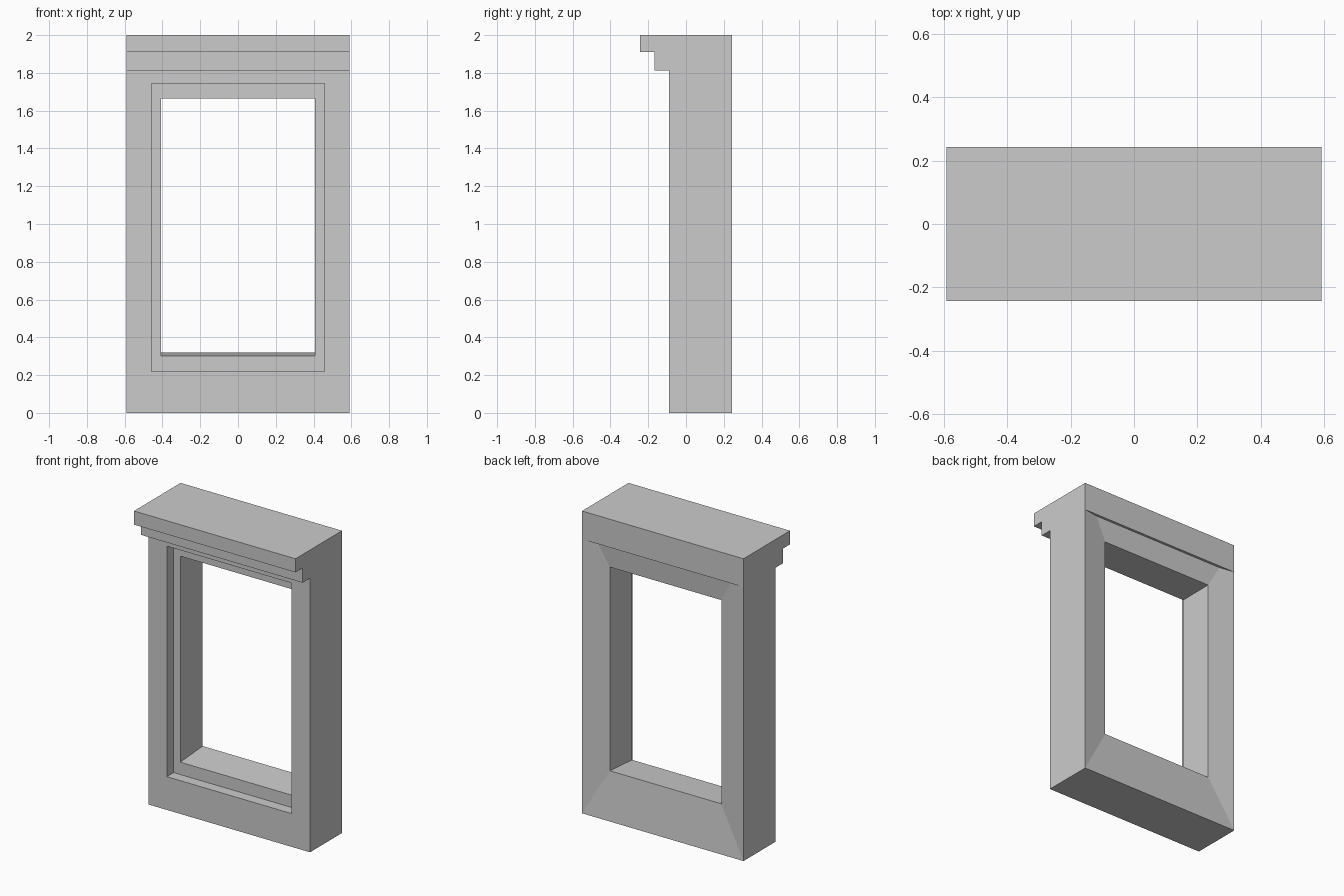
import bpy, bmesh

if "Cube" in bpy.data.objects:
    bpy.data.objects.remove(bpy.data.objects["Cube"])

HALF_W = 0.591      # half outer width
BACK = 0.243        # rear plane
FRONT = -0.091      # wall face
LINTEL_Z = 1.813    # underside of the cornice


def finish(name, bm):
    bmesh.ops.recalc_face_normals(bm, faces=bm.faces)
    mesh = bpy.data.meshes.new(name)
    bm.to_mesh(mesh)
    bm.free()
    obj = bpy.data.objects.new(name, mesh)
    bpy.context.collection.objects.link(obj)
    return obj


def rect_ring(bm, half_w, y, z0, z1):
    corners = [(-half_w, z0), (half_w, z0), (half_w, z1), (-half_w, z1)]
    return [bm.verts.new((x, y, z)) for x, z in corners]


# Window surround: rectangular rings lofted into a closed frame
# (half width, y, bottom z, top z)
rings = [
    (HALF_W, FRONT, 0.0, 2.0),        # outer front edge
    (0.457, FRONT, 0.22, 1.745),      # mouth of the rebate
    (0.457, -0.02, 0.22, 1.745),      # back of the rebate
    (0.408, -0.02, 0.302, 1.665),     # front of the opening
    (0.408, 0.214, 0.319, 1.667),     # rear of the opening, sloped sill
    (HALF_W, BACK, 0.0, 2.0),         # outer rear edge, splayed back
]
bm = bmesh.new()
loops = [rect_ring(bm, *r) for r in rings]
for a, b in zip(loops, loops[1:] + loops[:1]):
    for i in range(4):
        j = (i + 1) % 4
        bm.faces.new((a[i], a[j], b[j], b[i]))
bmesh.ops.recalc_face_normals(bm, faces=bm.faces)
# Trim the surround where the cornice sits on it
bmesh.ops.bisect_plane(bm, geom=bm.verts[:] + bm.edges[:] + bm.faces[:],
                       plane_co=(0, 0, LINTEL_Z), plane_no=(0, 0, 1),
                       clear_outer=True)
finish("window_surround", bm)

# Stepped cornice: side profile (y, z) extruded across the width
profile = [(BACK, 2.0), (-BACK, 2.0), (-BACK, 1.91), (-0.168, 1.91),
           (-0.168, LINTEL_Z), (BACK, LINTEL_Z)]
bm = bmesh.new()
face = bm.faces.new([bm.verts.new((-HALF_W, y, z)) for y, z in profile])
ext = bmesh.ops.extrude_face_region(bm, geom=[face], use_keep_orig=True)
moved = [g for g in ext["geom"] if isinstance(g, bmesh.types.BMVert)]
bmesh.ops.translate(bm, verts=moved, vec=(2 * HALF_W, 0, 0))
finish("cornice", bm)
